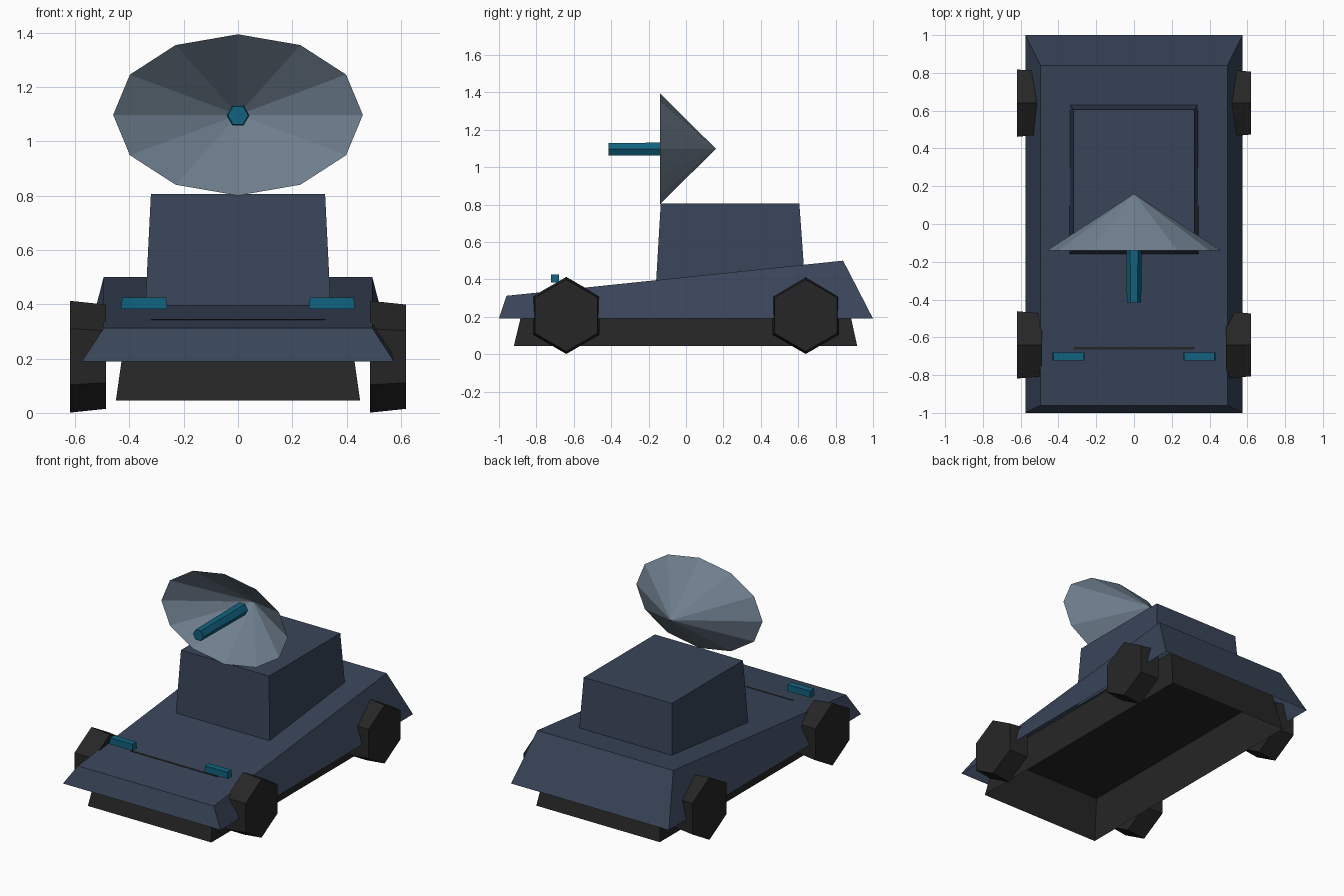
import bpy, bmesh, math
from mathutils import Matrix

if "Cube" in bpy.data.objects:
    bpy.data.objects.remove(bpy.data.objects["Cube"])


def material(name, r, g, b):
    # sRGB 0-255 to linear
    lin = [(c / 255 / 12.92) if c < 11 else ((c / 255 + 0.055) / 1.055) ** 2.4 for c in (r, g, b)]
    m = bpy.data.materials.new(name)
    m.diffuse_color = (*lin, 1.0)
    m.use_nodes = True
    m.node_tree.nodes["Principled BSDF"].inputs["Base Color"].default_value = m.diffuse_color
    return m


SLATE = material("dark_slate_blue", 57, 69, 89)
BLACK = material("charcoal", 38, 38, 38)
GREY = material("slate_grey", 112, 128, 144)
TEAL = material("teal_blue", 17, 98, 126)


def finish(name, bm, mat):
    me = bpy.data.meshes.new(name)
    bm.to_mesh(me)
    bm.free()
    me.materials.append(mat)
    ob = bpy.data.objects.new(name, me)
    bpy.context.collection.objects.link(ob)
    return ob


def tapered_box(name, mat, low, high, open_bottom=False):
    """low / high: half width, y front, y back, z front, z back."""
    bm = bmesh.new()
    rings = []
    for w, y0, y1, z0, z1 in (low, high):
        pts = ((-w, y0, z0), (w, y0, z0), (w, y1, z1), (-w, y1, z1))
        rings.append([bm.verts.new(p) for p in pts])
    lo, hi = rings
    for i in range(4):
        j = (i + 1) % 4
        bm.faces.new((lo[i], lo[j], hi[j], hi[i]))
    bm.faces.new(hi)
    if not open_bottom:
        bm.faces.new(lo[::-1])
    return finish(name, bm, mat)


def cone(name, mat, sides, r1, r2, depth, matrix, caps=True):
    bm = bmesh.new()
    bmesh.ops.create_cone(bm, cap_ends=caps, cap_tris=False, segments=sides,
                          radius1=r1, radius2=r2, depth=depth)
    bmesh.ops.remove_doubles(bm, verts=bm.verts, dist=1e-5)
    bm.transform(matrix)
    return finish(name, bm, mat)


# Wedge body and the dark hollow chassis tray beneath it
tapered_box("body", SLATE, (0.575, -1.0, 1.0, 0.19, 0.19), (0.495, -0.96, 0.84, 0.312, 0.5), True)
tapered_box("chassis", BLACK, (0.45, -0.92, 0.915, 0.045, 0.045), (0.412, -0.857, 0.857, 0.31, 0.31), True)

# Cabin
tapered_box("cabin", SLATE, (0.342, -0.16, 0.636, 0.385, 0.385), (0.321, -0.135, 0.606, 0.806, 0.806))

# Thin dark slit across the hood
tapered_box("hood_slit", BLACK, (0.32, -0.665, -0.652, 0.338, 0.338), (0.32, -0.665, -0.652, 0.345, 0.346))

# Headlights
for side, label in ((-1, "left"), (1, "right")):
    ob = tapered_box("headlight_" + label, TEAL, (0.085, -0.722, -0.679, 0.382, 0.382),
                     (0.081, -0.722, -0.679, 0.425, 0.425))
    ob.location.x = side * 0.346

# Hexagonal wheels, all tapering slightly toward +x
along_x = Matrix.Rotation(math.pi / 2, 4, 'Y')
for side, s_label in ((-1, "left"), (1, "right")):
    for end, e_label in ((-1, "front"), (1, "rear")):
        place = Matrix.Translation((side * 0.553, end * 0.64, 0.207))
        turn = along_x @ Matrix.Rotation(math.pi / 2, 4, 'Z')
        ob = cone(f"wheel_{e_label}_{s_label}", BLACK, 6, 0.206, 0.192, 0.133,
                  place @ turn)
        # make sure a corner of the hexagon points straight up
        top = max(ob.data.vertices, key=lambda v: v.co.z)
        if abs(top.co.y - end * 0.64) > 0.02:
            c = Matrix.Translation((0, end * 0.64, 0.207))
            ob.data.transform(c @ Matrix.Rotation(math.pi / 6, 4, 'X') @ c.inverted())

# Elliptical twelve-sided dish, open to the front
to_back = Matrix.Rotation(-math.pi / 2, 4, 'X')
cone("dish", GREY, 12, 1.0, 0.0, 0.3,
     Matrix.Translation((0, 0.01, 1.098)) @ Matrix.Diagonal((0.46, 1, 0.297, 1)) @ to_back, False)

# Hexagonal feed rod: corners at the sides
rod = cone("dish_feed", TEAL, 6, 0.038, 0.042, 0.46,
           Matrix.Translation((0, -0.185, 1.096)) @ to_back)
if abs(max(rod.data.vertices, key=lambda v: v.co.x).co.z - 1.096) > 0.01:
    c = Matrix.Translation((0, 0, 1.096))
    rod.data.transform(c @ Matrix.Rotation(math.pi / 6, 4, 'Y') @ c.inverted())
